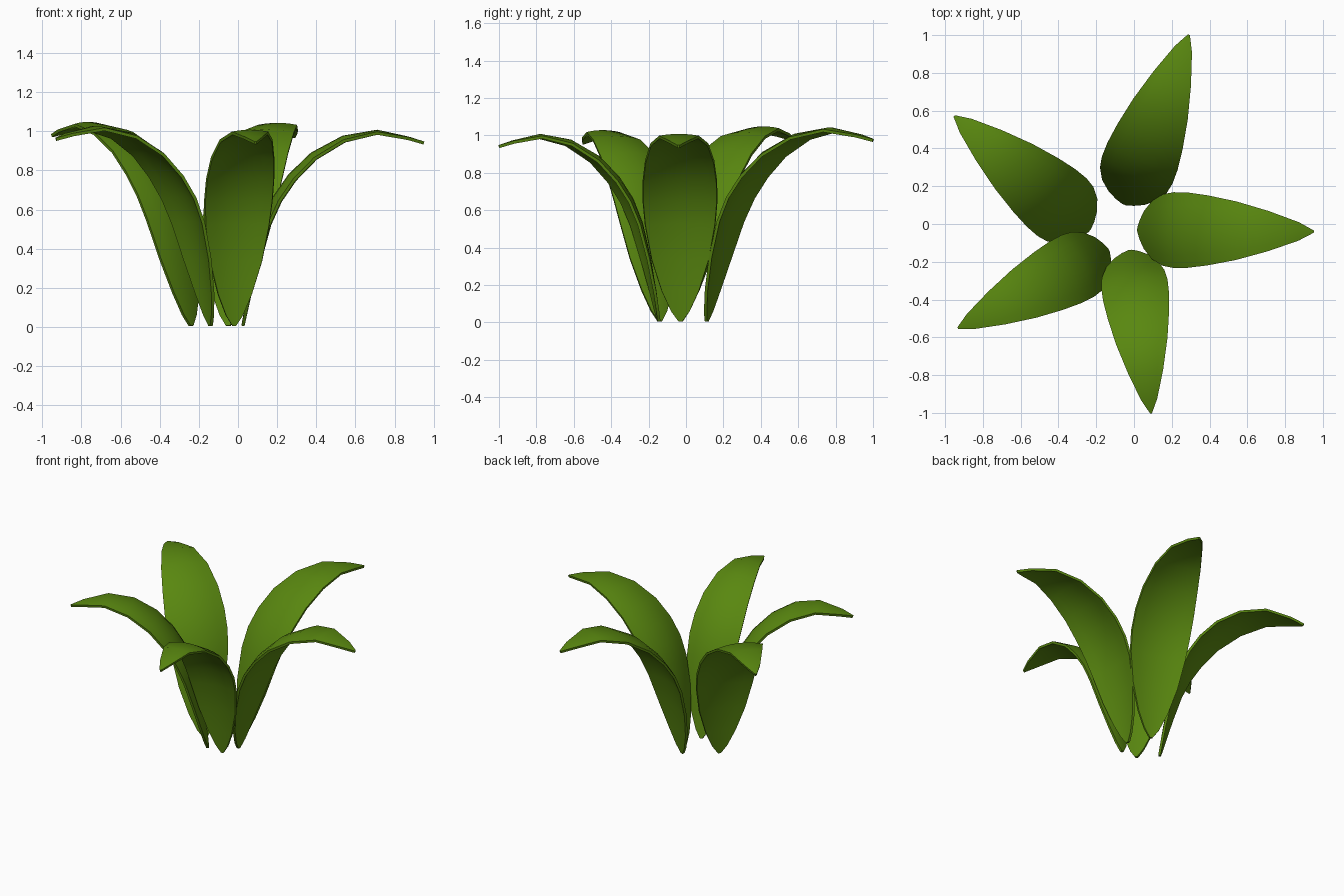
import bpy
import math
from mathutils import Vector

if "Cube" in bpy.data.objects:
    bpy.data.objects.remove(bpy.data.objects["Cube"])

green = bpy.data.materials.new("leaf green")
green.diffuse_color = (0.10, 0.245, 0.005, 1)
green.use_nodes = True
green.node_tree.nodes["Principled BSDF"].inputs["Base Color"].default_value = green.diffuse_color

# Midrib profile: outward distance, height, half width
PROFILE = [
    (0.000, 0.005, 0.010), (0.010, 0.06, 0.050), (0.027, 0.17, 0.100),
    (0.058, 0.34, 0.153), (0.105, 0.53, 0.187), (0.160, 0.66, 0.198),
    (0.240, 0.775, 0.197), (0.355, 0.885, 0.183), (0.515, 0.970, 0.153),
    (0.690, 1.000, 0.105), (0.850, 0.965, 0.048), (0.930, 0.940, 0.005)]
LENGTH = 0.93
ARCH = 0.9         # how strongly the edges droop toward the underside
COLUMNS = 6


def make_leaf(name, base, tip, height, width):
    base, tip = Vector((*base, 0)), Vector((*tip, 0))
    reach = (tip - base).length / LENGTH
    out = (tip - base).normalized()
    side = Vector((-out.y, out.x, 0))
    up = Vector((0, 0, 1))
    verts, faces = [], []
    n = len(PROFILE)
    for i, (h, z, w) in enumerate(PROFILE):
        a, b = PROFILE[max(i - 1, 0)], PROFILE[min(i + 1, n - 1)]
        dh, dz = b[0] - a[0], b[1] - a[1]
        d = math.hypot(dh, dz)
        normal = out * (-dz / d) + up * (dh / d)
        centre = base + out * (h * reach) + up * (z * height)
        for j in range(COLUMNS + 1):
            u = 2 * j / COLUMNS - 1
            verts.append(centre + side * (u * w * width) - normal * (ARCH * w * w * u * u))
    row = COLUMNS + 1
    for i in range(n - 1):
        for j in range(COLUMNS):
            k = i * row + j
            faces.append((k, k + row, k + row + 1, k + 1))
    mesh = bpy.data.meshes.new(name)
    mesh.from_pydata(verts, [], faces)
    mesh.materials.append(green)
    leaf = bpy.data.objects.new(name, mesh)
    bpy.context.collection.objects.link(leaf)
    # Thin blade with crisp rim
    solid = leaf.modifiers.new("thickness", 'SOLIDIFY')
    solid.thickness = 0.016
    solid.offset = 0
    bpy.ops.object.select_all(action='DESELECT')
    bpy.context.view_layer.objects.active = leaf
    leaf.select_set(True)
    bpy.ops.object.modifier_apply(modifier=solid.name)
    bpy.ops.object.shade_smooth_by_angle(angle=math.radians(40))


# Rosette of five arching leaves: base, tip, height factor, width factor
make_leaf("leaf_right", (0.025, -0.03), (0.95, -0.04), 1.0, 1.0)
make_leaf("leaf_back", (-0.05, 0.11), (0.29, 1.0), 1.035, 1.0)
make_leaf("leaf_back_left", (-0.24, -0.03), (-0.95, 0.57), 1.04, 1.0)
make_leaf("leaf_front_left", (-0.14, -0.14), (-0.93, -0.55), 1.02, 0.92)
make_leaf("leaf_front", (-0.02, -0.145), (0.09, -1.0), 1.0, 0.88)
